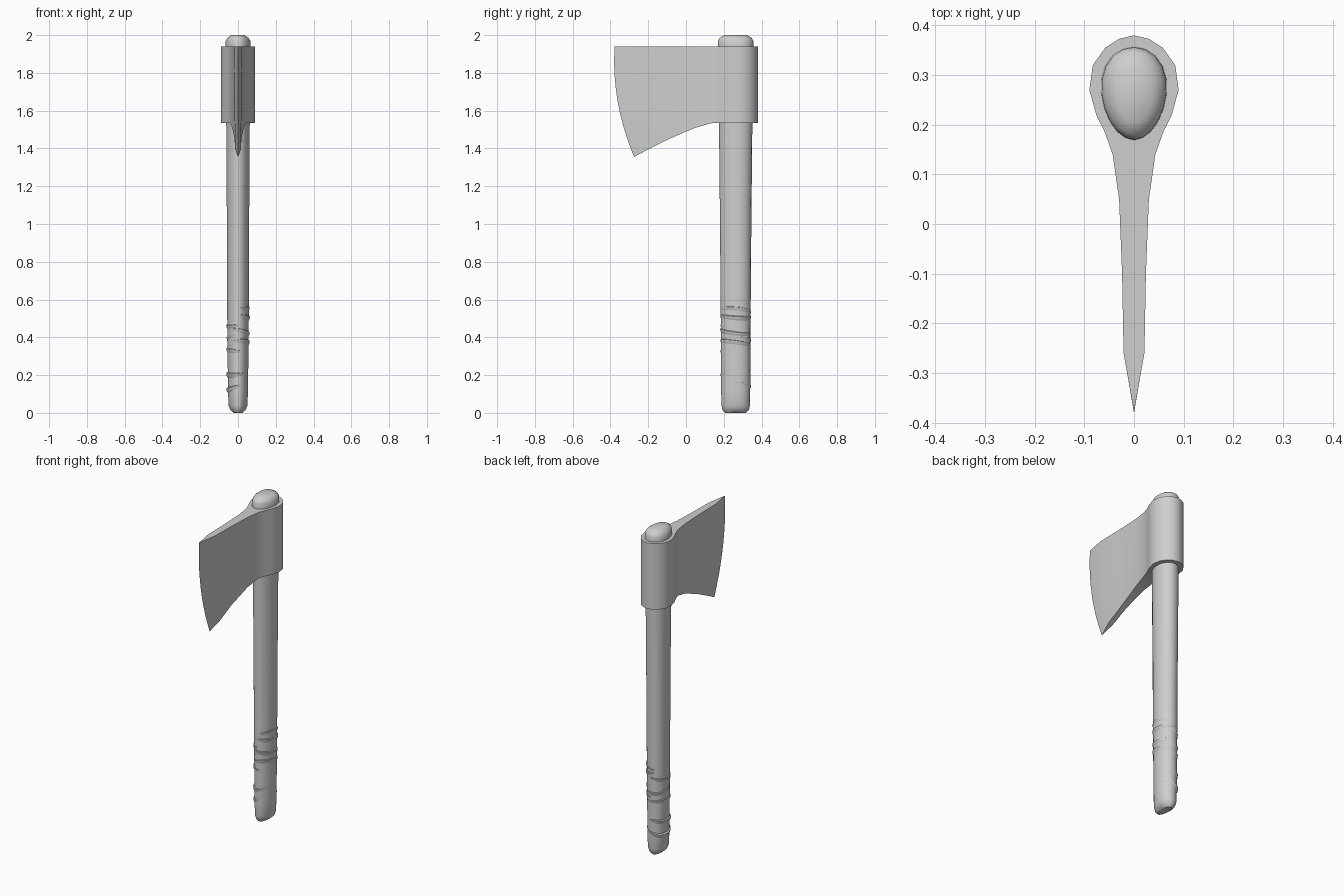
import bpy, bmesh, math

if "Cube" in bpy.data.objects:
    bpy.data.objects.remove(bpy.data.objects["Cube"])

grey = bpy.data.materials.new("plain grey")
grey.use_nodes = True
grey.diffuse_color = (0.62, 0.62, 0.62, 1)
grey.node_tree.nodes["Principled BSDF"].inputs["Base Color"].default_value = grey.diffuse_color


def finish(bm, name, angle):
    """Turn a bmesh into a shaded object."""
    bmesh.ops.remove_doubles(bm, verts=bm.verts, dist=0.0001)
    bmesh.ops.recalc_face_normals(bm, faces=bm.faces)
    mesh = bpy.data.meshes.new(name)
    bm.to_mesh(mesh)
    bm.free()
    mesh.materials.append(grey)
    ob = bpy.data.objects.new(name, mesh)
    bpy.context.collection.objects.link(ob)
    bpy.ops.object.select_all(action='DESELECT')
    ob.select_set(True)
    bpy.context.view_layer.objects.active = ob
    bpy.ops.object.shade_smooth_by_angle(angle=math.radians(angle))
    return ob


def egg_loft(name, rings, sides=20, caps=True, angle=40):
    """Loft egg-shaped rings: z, half width, half depth, centre x, centre y, tilt x, tilt y."""
    bm = bmesh.new()
    loops = []
    for z, rx, ry, cx, cy, tx, ty in rings:
        loop = []
        for i in range(sides):
            a = math.tau * i / sides
            c, s = math.cos(a), math.sin(a)
            x = rx * s * (1 + 0.13 * c)      # rounder at the back, narrower in front
            y = ry * c
            loop.append(bm.verts.new((cx + x, cy + y, z + tx * x + ty * y)))
        loops.append(loop)
    for low, high in zip(loops, loops[1:]):
        for i in range(sides):
            j = (i + 1) % sides
            bm.faces.new((low[i], low[j], high[j], high[i]))
    if caps:
        bm.faces.new(loops[0])
        bm.faces.new(loops[-1])
    return finish(bm, name, angle)


# Handle with rounded foot and domed end above the head
handle_rings = [
    (0.00, 0.022, 0.055), (0.015, 0.04, 0.07), (0.04, 0.05, 0.075), (0.12, 0.053, 0.077),
    (0.30, 0.055, 0.078), (0.50, 0.057, 0.079), (1.00, 0.059, 0.083), (1.50, 0.062, 0.088),
    (1.94, 0.066, 0.094), (1.97, 0.065, 0.093), (1.985, 0.056, 0.085), (2.00, 0.036, 0.06),
]
egg_loft("handle", [(z, rx, ry, 0, 0.263, 0, 0) for z, rx, ry in handle_rings])

# Worn grip binding: thin slanted bands that partly sink into the handle
bands = [
    (0.54, 0.003, 0.001, 0.25, -0.1), (0.51, 0.005, 0.001, -0.1, -0.06),
    (0.47, -0.003, 0.000, 0.2, 0.1), (0.43, 0.003, -0.002, -0.15, -0.12),
    (0.40, -0.002, 0.002, 0.1, -0.2), (0.37, 0.003, -0.001, 0.12, -0.15),
    (0.33, -0.003, 0.000, -0.1, 0.05), (0.21, -0.004, -0.001, 0.1, 0.1),
    (0.14, -0.004, 0.001, 0.3, 0.0),
]
for n, (z, cx, cy, tx, ty) in enumerate(bands):
    profile = [(-0.018, 0.050, 0.072), (-0.006, 0.057, 0.079),
               (0.006, 0.058, 0.080), (0.010, 0.050, 0.072)]
    egg_loft(f"grip_band_{n + 1}",
             [(z + dz, rx, ry, cx, 0.263 + cy, tx, ty) for dz, rx, ry in profile], caps=False)

# Axe head stations: top y, half width, bottom y, bottom z, forward bulge
stations = [
    (-0.378, 0.0, -0.275, 1.355, 0.035), (-0.26, 0.021, -0.20, 1.395, 0.022),
    (-0.10, 0.024, -0.09, 1.45, 0.006), (0.05, 0.030, 0.05, 1.51, 0),
]
socket = [(0.14, 0.043), (0.185, 0.059), (0.22, 0.076), (0.27, 0.09), (0.32, 0.083),
          (0.355, 0.058), (0.373, 0.03), (0.38, 0.0)]
stations += [(y, w, y, 1.535, 0) for y, w in socket]
top_z, rows = 1.94, 10

bm = bmesh.new()
grid = {}
for side in (-1, 1):
    for j, (yt, w, yb, zb, bulge) in enumerate(stations):
        for r in range(rows + 1):
            t = r / rows
            y = yt + (yb - yt) * t - bulge * 4 * t * (1 - t)
            thin = 1 - 0.25 * t if 0 < j < 3 else 1
            grid[side, j, r] = bm.verts.new((side * w * thin, y, top_z + (zb - top_z) * t))
for j in range(len(stations) - 1):
    for side in (-1, 1):
        for r in range(rows):
            bm.faces.new((grid[side, j, r], grid[side, j + 1, r],
                          grid[side, j + 1, r + 1], grid[side, j, r + 1]))
    for r in (0, rows):
        bm.faces.new((grid[-1, j, r], grid[-1, j + 1, r], grid[1, j + 1, r], grid[1, j, r]))
finish(bm, "axe_head", 40)
